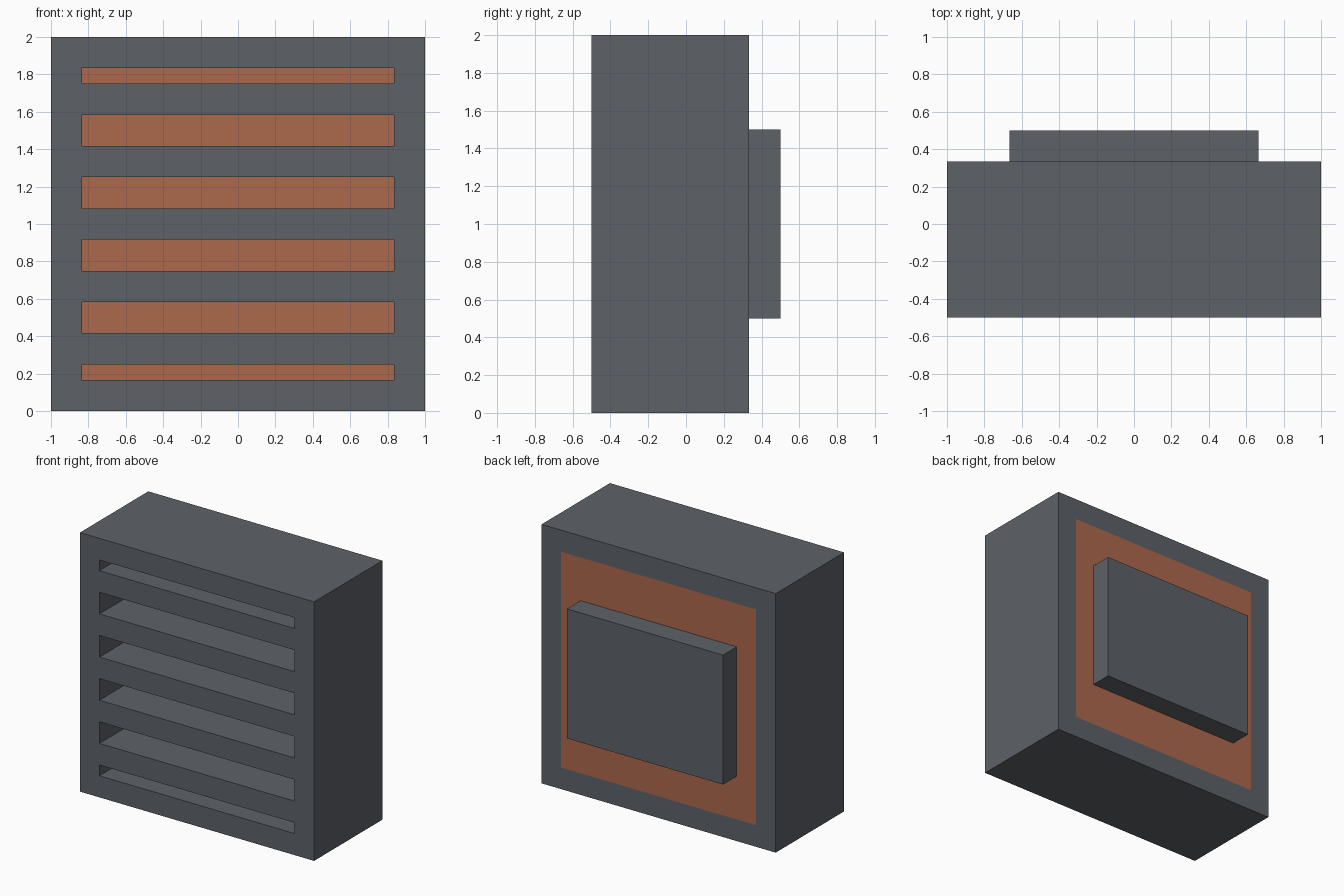
import bpy

if "Cube" in bpy.data.objects:
    bpy.data.objects.remove(bpy.data.objects["Cube"])

U = 1 / 12  # design unit


def material(name, rgb):
    m = bpy.data.materials.new(name)
    m.diffuse_color = (*rgb, 1)
    m.use_nodes = True
    m.node_tree.nodes["Principled BSDF"].inputs["Base Color"].default_value = m.diffuse_color
    return m


GREY = material("slate grey", (0.110, 0.122, 0.138))
ORANGE = material("copper orange", (0.413, 0.138, 0.072))


def box(name, lo, hi, mat):
    """Box between two corners."""
    bpy.ops.mesh.primitive_cube_add(size=1, location=[(a + b) / 2 for a, b in zip(lo, hi)])
    ob = bpy.context.object
    ob.name = name
    ob.scale = [b - a for a, b in zip(lo, hi)]
    bpy.ops.object.transform_apply(location=False, rotation=False, scale=True)
    ob.data.materials.append(mat)
    return ob


def cut(target, cutter):
    """Subtract the cutter and remove it."""
    mod = target.modifiers.new("cut", 'BOOLEAN')
    mod.operation, mod.solver, mod.object = 'DIFFERENCE', 'EXACT', cutter
    bpy.context.view_layer.objects.active = target
    bpy.ops.object.modifier_apply(modifier=mod.name)
    bpy.data.objects.remove(cutter)


BACK = 4 * U
PANEL = 0.01  # panel thickness
W = 10 * U    # half width of the opening

# Casing with a shallow recess in the back
casing = box("casing", (-1, -0.5, 0), (1, BACK, 2), GREY)
cut(casing, box("recess_cutter", (-W, BACK - PANEL, 2 * U), (W, BACK + 0.1, 22 * U), GREY))

# Louvre slots leave five slats; the outer slots are half height
for low, high in ((2, 3), (5, 7), (9, 11), (13, 15), (17, 19), (21, 22)):
    cut(casing, box("slot_cutter", (-W, -0.6, low * U), (W, BACK + 0.1, high * U), GREY))

# Coloured panel flush with the back, seen through the slots
box("back_panel", (-W, BACK - PANEL, 2 * U), (W, BACK, 22 * U), ORANGE)

# Raised block on the back
box("back_block", (-8 * U, BACK, 0.5), (8 * U, 0.5, 1.5), GREY)
